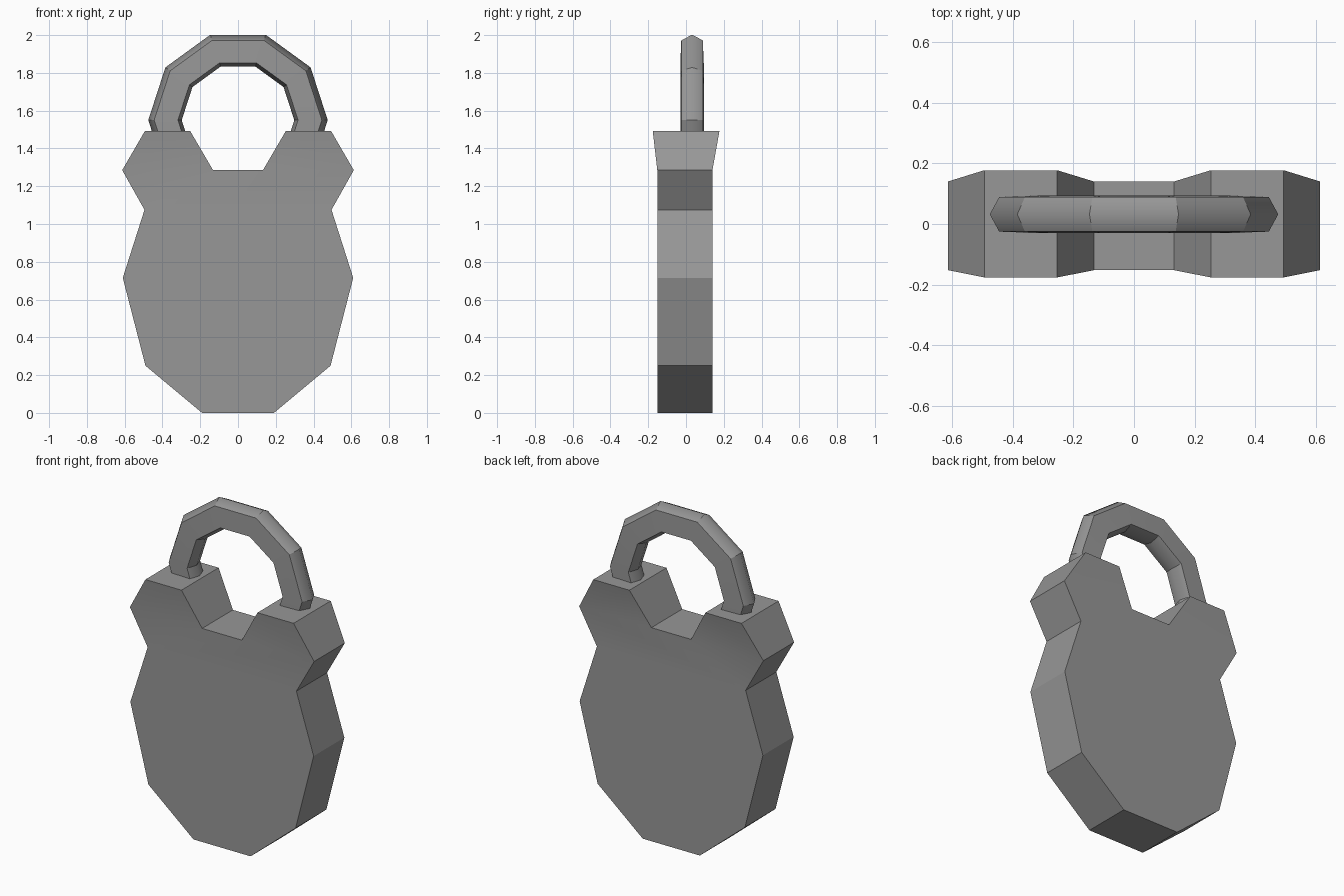
import bpy, bmesh, math

cube = bpy.data.objects.get("Cube")
if cube:
    bpy.data.objects.remove(cube, do_unlink=True)

# One plain grey metal for the whole lock
grey = bpy.data.materials.new("grey_metal")
grey.use_nodes = True
colour = (0.31, 0.31, 0.31, 1)
grey.diffuse_color = colour
grey.node_tree.nodes["Principled BSDF"].inputs["Base Color"].default_value = colour


def finish(name, bm, angle):
    bmesh.ops.recalc_face_normals(bm, faces=bm.faces)
    mesh = bpy.data.meshes.new(name)
    bm.to_mesh(mesh)
    bm.free()
    mesh.materials.append(grey)
    obj = bpy.data.objects.new(name, mesh)
    bpy.context.collection.objects.link(obj)
    bpy.ops.object.select_all(action="DESELECT")
    obj.select_set(True)
    bpy.context.view_layer.objects.active = obj
    bpy.ops.object.shade_smooth_by_angle(angle=math.radians(angle))
    return obj


# Lock body: half outline from bottom to notch, mirrored, with flared ears
half = [(0.19, 0), (0.49, 0.25), (0.61, 0.715), (0.495, 1.075),
        (0.613, 1.285), (0.493, 1.492), (0.253, 1.492), (0.132, 1.285)]
outline = half + [(-x, z) for x, z in reversed(half)]
count = len(outline)

bm = bmesh.new()
sides = []
for y, flared_y in ((-0.152, -0.176), (0.14, 0.177)):
    ring = [bm.verts.new((x, flared_y if z > 1.4 else y, z)) for x, z in outline]
    sides.append(ring)
    mirrored = ring[::-1]
    bm.faces.new(ring[:4] + ring[-4:])                                  # lower plate
    bm.faces.new([ring[3], ring[4], ring[7], mirrored[7], mirrored[4], mirrored[3]])
    for ear in (ring, mirrored):
        bm.faces.new(ear[4:8])
front, back = sides
for i in range(count):
    j = (i + 1) % count
    bm.faces.new((front[i], front[j], back[j], back[i]))
finish("lock_body", bm, 20)

# Shackle: six-sided section (radius, y offset) swept along a decagon arc
section = [(0.475, 0), (0.444, 0.057), (0.318, 0.062),
           (0.298, 0), (0.318, -0.062), (0.444, -0.057)]
centre_y, centre_z = 0.032, 1.55
bm = bmesh.new()
rings = []
for step in range(-1, 7):
    a = math.radians(36 * step)
    rings.append([bm.verts.new((r * math.cos(a), centre_y + y, centre_z + r * math.sin(a)))
                  for r, y in section])
for a, b in zip(rings, rings[1:]):
    for i in range(6):
        j = (i + 1) % 6
        bm.faces.new((a[i], a[j], b[j], b[i]))
bm.faces.new(rings[0])
bm.faces.new(rings[-1])
shackle = finish("shackle", bm, 30)

# Soften the ridges running round the arc, keep the bends between segments crisp
bm = bmesh.new()
bm.from_mesh(shackle.data)
for edge in bm.edges:
    spans = [math.hypot(v.co.x, v.co.z - centre_z) for v in edge.verts]
    same_radius = abs(spans[0] - spans[1]) < 0.001
    on_ridge = all(abs(v.co.y - centre_y) < 0.001 for v in edge.verts)
    if same_radius and on_ridge:
        edge.smooth = True
bm.to_mesh(shackle.data)
bm.free()
